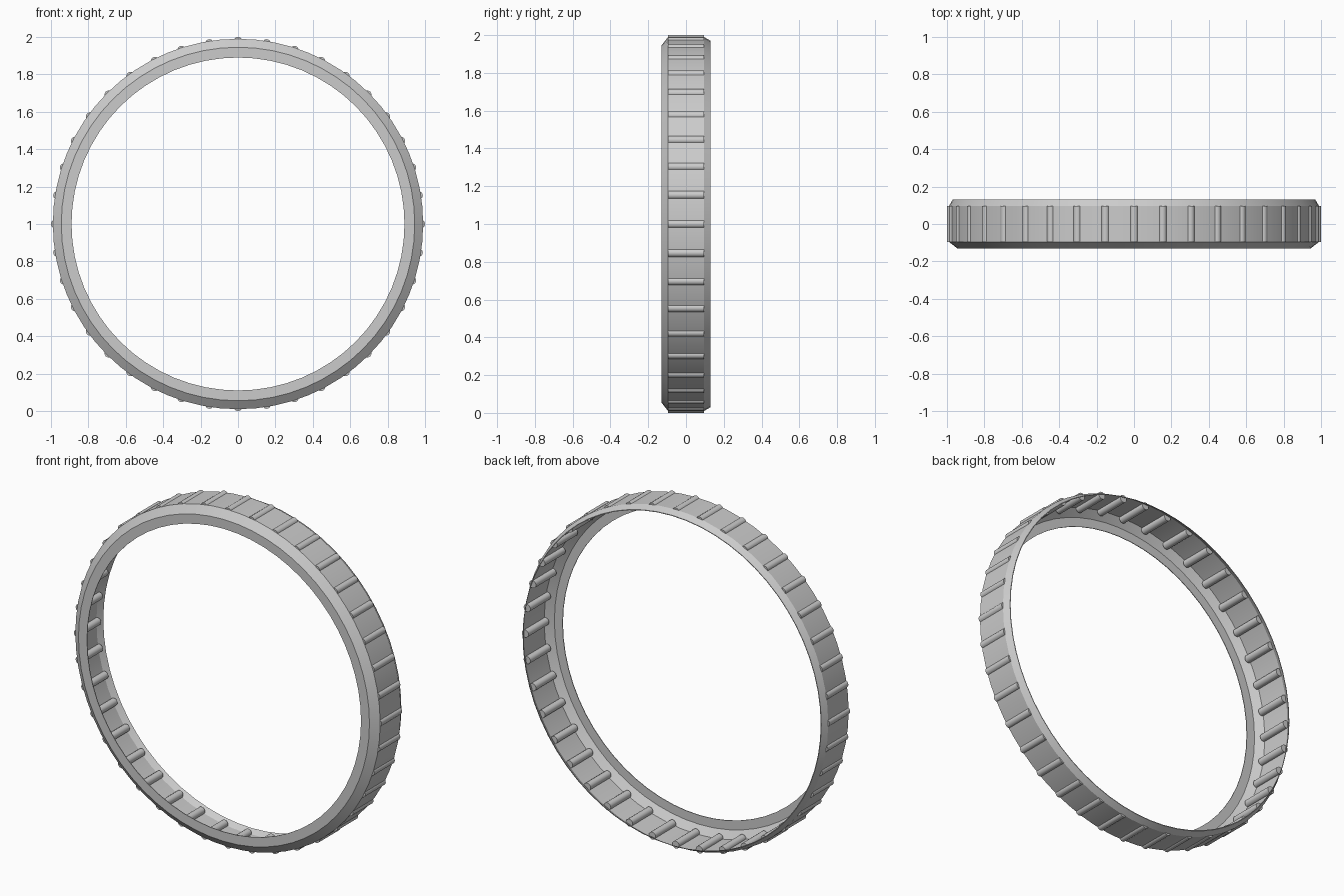
import bpy, bmesh, math
from mathutils import Matrix, Vector

if "Cube" in bpy.data.objects:
    bpy.data.objects.remove(bpy.data.objects["Cube"])

SEG = 64          # sides of the ring
RODS = 40         # grip rods around the rim
T = 0.004         # sheet thickness


def finish(bm, name, angle=30):
    bmesh.ops.recalc_face_normals(bm, faces=bm.faces)
    me = bpy.data.meshes.new(name)
    bm.to_mesh(me)
    bm.free()
    ob = bpy.data.objects.new(name, me)
    bpy.context.collection.objects.link(ob)
    bpy.ops.object.select_all(action='DESELECT')
    ob.select_set(True)
    bpy.context.view_layer.objects.active = ob
    bpy.ops.object.shade_smooth_by_angle(angle=math.radians(angle))
    return ob


# Thin ring shell: flat front lip, chamfer, outer wall, small rear chamfer
outer = [(0.89, -0.13), (0.945, -0.13), (0.99, -0.095), (0.99, 0.095), (0.97, 0.13)]
inner = [(0.97 - T, 0.13), (0.99 - T, 0.095), (0.99 - T, -0.095 + T / 2),
         (0.945 - T / 2, -0.13 + T), (0.89, -0.13 + T)]
profile = outer + inner
bm = bmesh.new()
rings = []
for i in range(SEG):
    a = 2 * math.pi * i / SEG
    rings.append([bm.verts.new((r * math.cos(a), y, 1 + r * math.sin(a))) for r, y in profile])
n = len(profile)
for i in range(SEG):
    p, q = rings[i], rings[(i + 1) % SEG]
    for k in range(n):
        j = (k + 1) % n
        bm.faces.new((p[k], p[j], q[j], q[k]))
finish(bm, "ring_shell", 25)

# Grip rods set through the wall, showing outside and inside
bm = bmesh.new()
lay = Matrix.Rotation(math.pi / 2, 4, 'X')
R = 0.022
for i in range(RODS):
    a = 2 * math.pi * i / RODS
    pos = Vector(((1 - R) * math.cos(a), 0, 1 + (1 - R) * math.sin(a)))
    bmesh.ops.create_cone(bm, cap_ends=True, segments=16, radius1=R, radius2=R,
                          depth=0.19, matrix=Matrix.Translation(pos) @ lay)
finish(bm, "grip_rods", 40)
